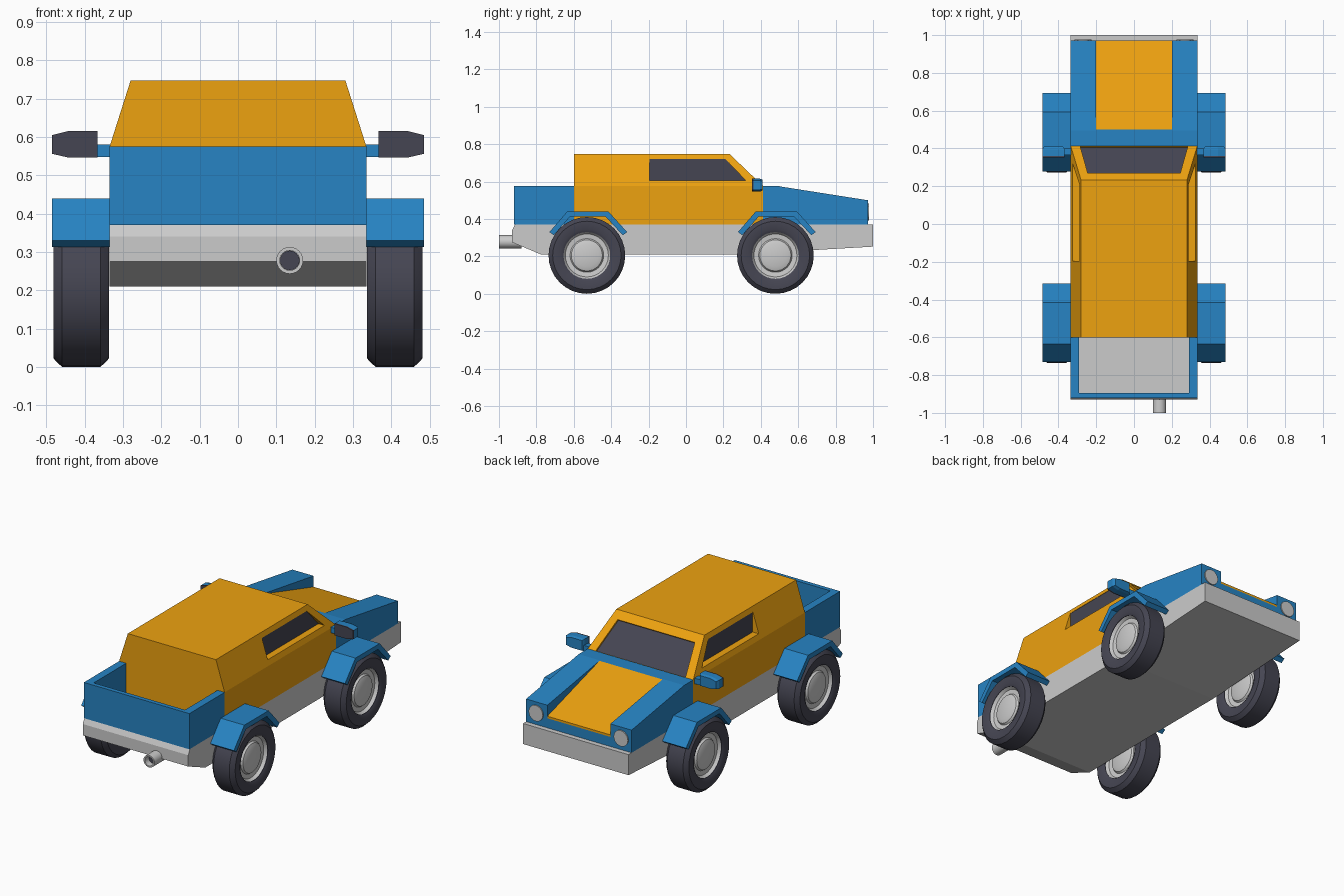
import bpy, bmesh, math
from mathutils import Vector

if "Cube" in bpy.data.objects:
    bpy.data.objects.remove(bpy.data.objects["Cube"])


def material(name, rgb):
    m = bpy.data.materials.new(name)
    m.diffuse_color = (*rgb, 1)
    m.use_nodes = True
    m.node_tree.nodes["Principled BSDF"].inputs["Base Color"].default_value = m.diffuse_color
    return m


BLUE = material("blue_paint", (0.02, 0.23, 0.55))
ORANGE = material("orange_paint", (0.85, 0.36, 0.005))
DARK = material("dark_rubber_glass", (0.06, 0.06, 0.085))


def finish(name, bm, mat):
    bmesh.ops.recalc_face_normals(bm, faces=bm.faces)
    me = bpy.data.meshes.new(name)
    bm.to_mesh(me)
    bm.free()
    if mat:
        me.materials.append(mat)
    ob = bpy.data.objects.new(name, me)
    bpy.context.collection.objects.link(ob)
    return ob


def loft(name, rings, mat=None):
    """Closed solid through a stack of matching outlines."""
    bm = bmesh.new()
    vs = [[bm.verts.new(p) for p in r] for r in rings]
    n = len(vs[0])
    for a, b in zip(vs, vs[1:]):
        for i in range(n):
            j = (i + 1) % n
            bm.faces.new((a[i], a[j], b[j], b[i]))
    bm.faces.new(vs[0][::-1])
    bm.faces.new(vs[-1])
    return finish(name, bm, mat)


def side_prism(name, yz, x0, x1, mat=None):
    """Side-view outline extended across x."""
    return loft(name, [[(x, y, z) for y, z in yz] for x in (x0, x1)], mat)


def lathe(name, profile, loc, mat=None, closed=False, turn=0, steps=32):
    """Revolve (along, radius) points about the x axis."""
    bm = bmesh.new()
    vs = [bm.verts.new((a, 0, r)) for a, r in profile]
    es = [bm.edges.new(p) for p in zip(vs, vs[1:])]
    if closed:
        es.append(bm.edges.new((vs[-1], vs[0])))
    bmesh.ops.spin(bm, geom=vs + es, cent=(0, 0, 0), axis=(1, 0, 0),
                   angle=math.tau, steps=steps)
    bmesh.ops.remove_doubles(bm, verts=bm.verts, dist=1e-4)
    ob = finish(name, bm, mat)
    ob.location = loc
    ob.rotation_euler.z = turn
    ob.data.shade_smooth()
    ob.data.set_sharp_from_angle(angle=math.radians(30))
    return ob


def cut(target, cutter):
    m = target.modifiers.new("cut", 'BOOLEAN')
    m.operation, m.solver, m.object = 'DIFFERENCE', 'EXACT', cutter
    cutter.hide_render = True
    cutter.hide_set(True)


W = 0.335  # half body width

# Chassis
side_prism("chassis", [(-.915, .37), (-.93, .34), (-.93, .275), (-.775, .21),
                       (.27, .21), (1, .252), (1, .37)], -W, W)

# Open cargo bed, U-shaped walls over the chassis floor
bed = [(-W, -.6), (-W, -.92), (W, -.92), (W, -.6),
       (.29, -.6), (.29, -.895), (-.29, -.895), (-.29, -.6)]
loft("cargo_bed", [[(x, y, z) for x, y in bed] for z in (.37, .575)], BLUE)

# Cab, narrowing towards the roof
cab = loft("cab", [[(-w, -.6, z), (w, -.6, z), (w, y, z), (-w, y, z)]
                   for w, y, z in ((W, .413, .37), (W, .413, .575), (.28, .232, .748))], ORANGE)

# Windshield set into the sloping front
out = Vector((0, .173, .181)).normalized()
pane = [Vector(p) for p in ((-.285, .412, .576), (.285, .412, .576),
                            (.245, .27, .7117), (-.245, .27, .7117))]
cut(cab, loft("windshield_cutter", [[p + out * d for p in pane] for d in (-.018, .05)]))
loft("windshield", [[p + out * d for p in pane] for d in (-.025, -.009)], DARK)

# Hood: sunken orange panel between two raised sides
side_prism("hood_center", [(.41, .37), (.972, .37), (.972, .425), (.5, .565),
                           (.5, .575), (.41, .575)], -.2, .2, BLUE)
side_prism("hood_panel", [(.5, .575), (.5, .56), (.972, .42), (.972, .437)], -.2, .2, ORANGE)

for s, side in ((-1, "left"), (1, "right")):
    side_prism(f"hood_side_{side}", [(.41, .37), (.972, .37), (.972, .5), (.495, .575),
                                     (.41, .575)], s * .2, s * W, BLUE)
    lathe(f"headlight_{side}", [(.95, 0), (.95, .045), (.978, .045), (.978, 0)],
          (s * .27, 0, .437), turn=math.pi / 2, steps=24)

    # Side window in an upright recess
    win = [(-.195, .605), (.32, .605), (.21, .72), (-.195, .72)]
    cut(cab, side_prism(f"window_cutter_{side}", win, s * .28, s * .4))
    side_prism(f"side_window_{side}", win, s * .27, s * .287, DARK)

    # Door mirror: tapered housing, dark glass, short arm
    shape = [(.367, .547), (.445, .547), (.485, .556), (.485, .605), (.445, .615), (.367, .615)]
    rings = [[(s * (.425 + (x - .425) * k), y, .58 + (z - .58) * k) for x, z in shape]
             for y, k in ((.36, 1), (.395, 1), (.41, .86))]
    loft(f"mirror_housing_{side}", rings, BLUE)
    loft(f"mirror_glass_{side}", [[(s * x, y, z) for x, z in shape] for y in (.352, .36)], DARK)
    side_prism(f"mirror_arm_{side}", [(.365, .548), (.4, .548), (.4, .58), (.365, .58)],
               s * .31, s * .38, BLUE)

    for end, y in (("rear", -.53), ("front", .478)):
        tag = f"{end}_{side}"
        # Angular fender arch
        arch = [(-.205, .33), (-.11, .44), (.11, .44), (.21, .33),
                (.187, .313), (.095, .412), (-.095, .412), (-.182, .313)]
        side_prism(f"fender_{tag}", [(y + .005 + a, z) for a, z in arch],
                   s * .33, s * .485, BLUE)
        # Tyre and dished rim, the same on both faces
        half = [(.064, .125), (.072, .14), (.072, .183), (.066, .19), (.05, .205)]
        lathe(f"tyre_{tag}", half + [(-a, r) for a, r in half[::-1]],
              (s * .409, y, .205), DARK, closed=True)
        half = [(.06, 0), (.06, .06), (.052, .083), (.042, .09), (.045, .115), (.065, .128)]
        lathe(f"rim_{tag}", half + [(-a, r) for a, r in half[::-1]], (s * .409, y, .205))

# Exhaust pipe with dark bore
lathe("exhaust_pipe", [(-.88, 0), (-.88, .035), (-1, .035), (-1, .026), (-.96, .026), (-.96, 0)],
      (.135, 0, .278), turn=math.pi / 2, steps=24)
lathe("exhaust_bore", [(-.95, 0), (-.95, .0255), (-.965, .0255), (-.965, 0)],
      (.135, 0, .278), DARK, turn=math.pi / 2, steps=24)
